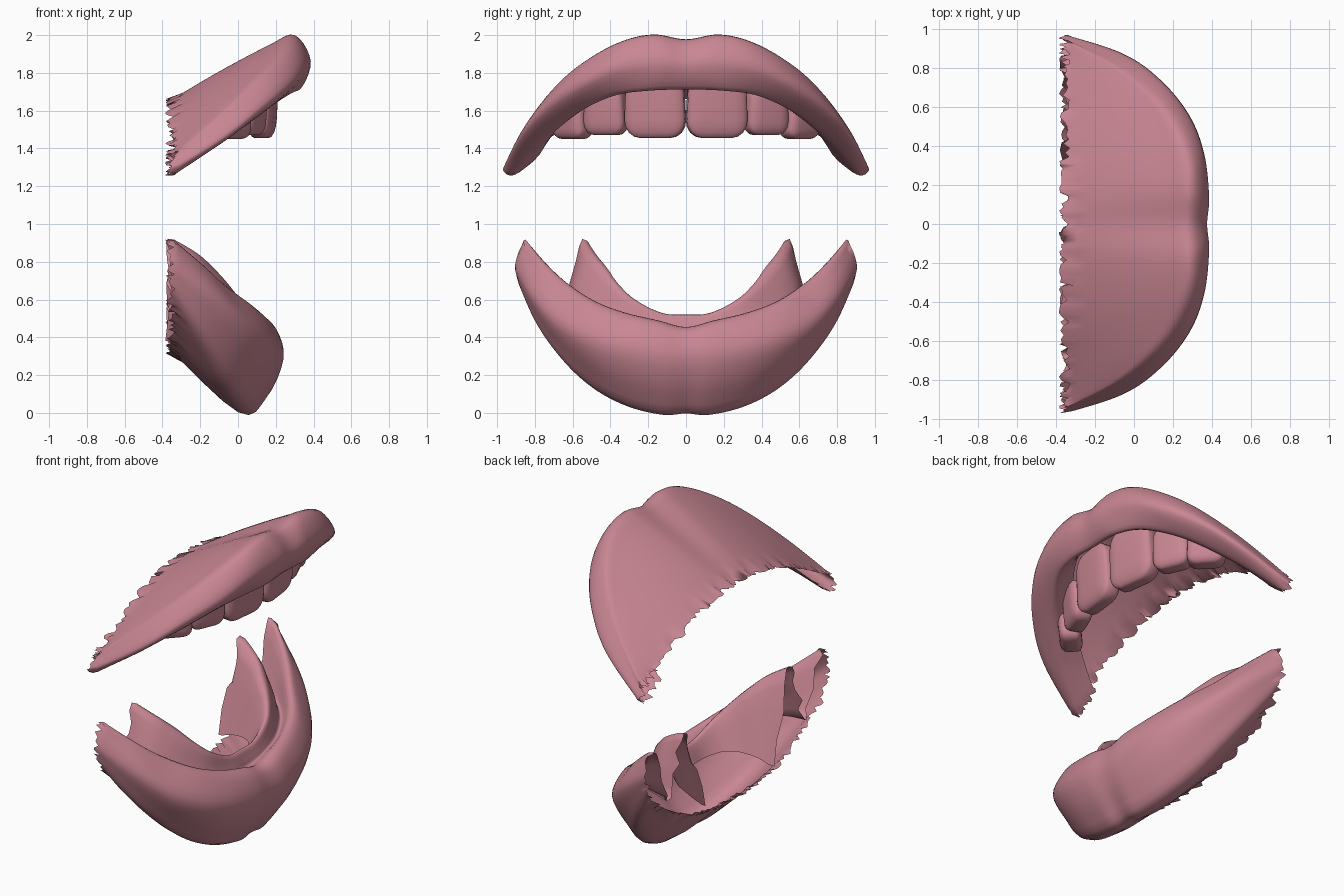
import bpy, bmesh, random
from mathutils import Vector

if "Cube" in bpy.data.objects:
    bpy.data.objects.remove(bpy.data.objects["Cube"])

random.seed(4)
BACK = -0.345
pink = bpy.data.materials.new("pink")
pink.diffuse_color = (0.58, 0.24, 0.29, 1)
pink.use_nodes = True
pink.node_tree.nodes["Principled BSDF"].inputs["Base Color"].default_value = pink.diffuse_color


def spline(pts, n):
    # Catmull-Rom through points, n steps per span
    p = [pts[0] * 2 - pts[1]] + pts + [pts[-1] * 2 - pts[-2]]
    out = []
    for i in range(1, len(p) - 2):
        a, b, c, d = p[i - 1:i + 3]
        for k in range(n):
            t = k / n
            out.append(0.5 * (2 * b + (c - a) * t + (2 * a - 5 * b + 4 * c - d) * t * t
                              + (3 * b - a - 3 * c + d) * t ** 3))
    return out + [pts[-1]]


def vecs(rows):
    return [Vector(r) for r in rows]


def mirrored(half):
    return [Vector((v.x, -v.y, v.z)) for v in reversed(half[1:])] + half


def loft(name, rails, nu=8, nv=5):
    # skin through rails, cut off at the back with a torn edge
    lines = [spline(mirrored(r), nu) for r in rails]
    cols = [spline(list(c), nv) for c in zip(*lines)]
    bm = bmesh.new()
    g = [[bm.verts.new(p) for p in c] for c in cols]
    for j in range(len(g) - 1):
        for i in range(len(g[0]) - 1):
            bm.faces.new((g[j][i], g[j][i + 1], g[j + 1][i + 1], g[j + 1][i]))
    bmesh.ops.bisect_plane(bm, geom=bm.verts[:] + bm.edges[:] + bm.faces[:],
                           plane_co=(BACK, 0, 0), plane_no=(-1, 0, 0), clear_outer=True)
    for v in bm.verts:
        if v.co.x < BACK + 0.001:
            v.co.x += random.uniform(-0.04, 0.015)
    return finish(name, bm)


def finish(name, bm):
    me = bpy.data.meshes.new(name)
    bm.to_mesh(me)
    bm.free()
    me.materials.append(pink)
    me.shade_smooth()
    ob = bpy.data.objects.new(name, me)
    bpy.context.collection.objects.link(ob)
    return ob


# Upper lip and the skin behind it
back = vecs([(-.4, 0, 1.63), (-.4, .14, 1.625), (-.4, .32, 1.59), (-.4, .5, 1.53),
             (-.4, .68, 1.44), (-.4, .84, 1.35), (-.4, .955, 1.27)])
crest = vecs([(.29, 0, 1.975), (.3, .17, 2.0), (.285, .34, 1.965), (.215, .52, 1.87),
              (.09, .68, 1.74), (-.11, .835, 1.545), (-.4, .97, 1.29)])
front = vecs([(.375, 0, 1.85), (.385, .14, 1.86), (.36, .36, 1.83), (.285, .555, 1.74),
              (.14, .735, 1.62), (-.06, .875, 1.465), (-.4, .985, 1.25)])
edge = vecs([(.32, 0, 1.715), (.325, .2, 1.71), (.27, .38, 1.685), (.15, .56, 1.605),
             (0, .71, 1.495), (-.17, .83, 1.375), (-.4, .945, 1.22)])
lift = [1 - i / 6.5 for i in range(7)]
inner = [Vector((e.x - .07, e.y * .94, e.z + .05 * k)) for e, k in zip(edge, lift)]
root = [Vector((e.x - .12, e.y * .9, e.z + .16 * k)) for e, k in zip(edge, lift)]
up = Vector((0, 0, .02))
skin = [[b.lerp(c, f) + up for b, c in zip(back, crest)] for f in (.4, .8)]
loft("upper_lip", [back, skin[0], skin[1], crest, front, edge, inner, root])

# Lower lip, chin skin and gum ridge
flap = vecs([(-.04, 0, .42), (-.04, .12, .42), (-.08, .22, .43), (-.14, .28, .43),
             (-.21, .31, .42), (-.29, .33, .4), (-.4, .33, .36)])
rim = vecs([(.02, 0, .52), (.02, .13, .53), (0, .27, .6), (-.06, .36, .685),
            (-.14, .42, .77), (-.23, .48, .845), (-.4, .54, .94)])
gum = vecs([(.05, 0, .46), (.05, .14, .47), (.02, .31, .52), (-.05, .44, .58),
            (-.14, .54, .65), (-.24, .59, .71), (-.4, .6, .77)])
groove = vecs([(.07, 0, .42), (.07, .14, .44), (.04, .32, .47), (-.03, .47, .51),
               (-.14, .59, .53), (-.25, .65, .54), (-.4, .69, .53)])
top = vecs([(.14, 0, .455), (.135, .15, .49), (.1, .32, .53), (.03, .48, .59),
            (-.09, .62, .68), (-.21, .735, .785), (-.4, .865, .935)])
roll = vecs([(.205, 0, .415), (.205, .15, .44), (.165, .34, .48), (.09, .51, .54),
             (-.03, .66, .62), (-.17, .785, .74), (-.4, .9, .92)])
bulge = vecs([(.235, 0, .28), (.24, .15, .29), (.21, .35, .33), (.14, .53, .39),
              (.02, .695, .49), (-.15, .825, .64), (-.4, .925, .83)])
belly = vecs([(.145, 0, .085), (.15, .13, .085), (.115, .33, .13), (.05, .51, .22),
              (-.05, .675, .36), (-.19, .815, .55), (-.4, .925, .79)])
base = vecs([(0, 0, .012), (0, .12, .004), (-.03, .3, .045), (-.08, .48, .135),
             (-.14, .64, .275), (-.24, .79, .475), (-.4, .915, .75)])
chin = vecs([(-.4, 0, .37), (-.4, .12, .37), (-.4, .3, .39), (-.4, .48, .44),
             (-.4, .65, .52), (-.4, .8, .62), (-.4, .9, .73)])
loft("lower_lip", [flap, rim, gum, groove, top, roll, bulge, belly, base, chin], nv=4)


# Upper teeth: soft tapered blocks, mirrored left and right
def tooth(name, x, y, width, bottom, top_z, yaw):
    bm = bmesh.new()
    bmesh.ops.create_cube(bm, size=1)
    bmesh.ops.bevel(bm, geom=bm.edges[:], offset=.27, segments=4, profile=.5,
                    affect='EDGES')
    for v in bm.verts:
        v.co.y *= 1 + .1 * (-v.co.z)
        v.co.x += .15 * v.co.z
    ob = finish(name, bm)
    ob.location = (x, y, (bottom + top_z) / 2)
    ob.scale = (.13, width, top_z - bottom)
    ob.rotation_euler.z = yaw


for side, label in ((1, "left"), (-1, "right")):
    tooth("incisor_" + label, .135, side * .163, .315, 1.455, 1.82, side * .12)
    tooth("side_incisor_" + label, .065, side * .425, .225, 1.47, 1.73, side * .4)
    tooth("canine_" + label, -.03, side * .605, .21, 1.45, 1.65, side * .75)
